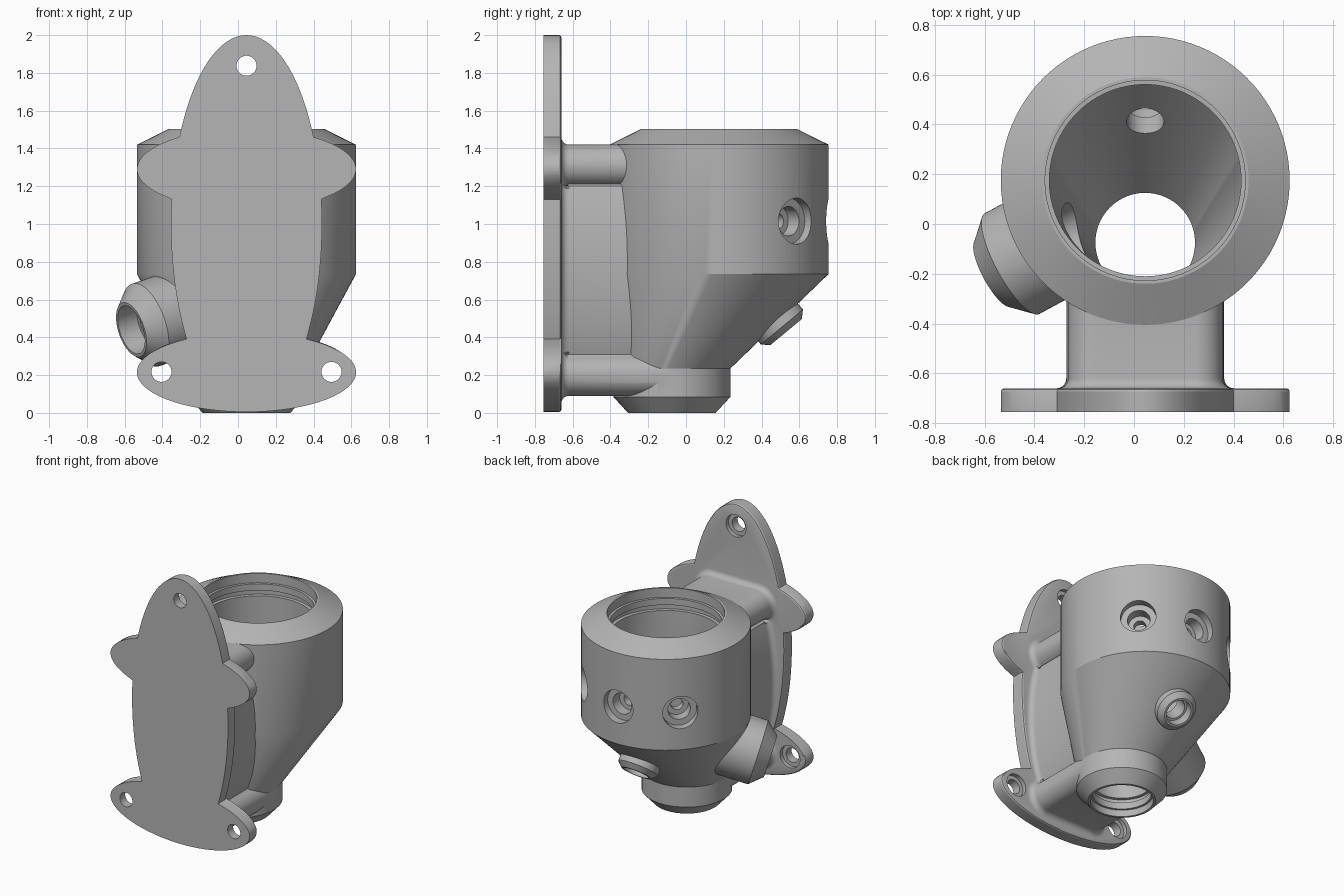
import bpy
import bmesh
from math import sin, cos, pi, sqrt, radians
from mathutils import Vector

if "Cube" in bpy.data.objects:
    bpy.data.objects.remove(bpy.data.objects["Cube"])

CX = 0.045                    # symmetry plane of housing and flange
BODY_Y, SPOUT_Y = 0.175, -0.075

grey = bpy.data.materials.new("cast_grey")
grey.use_nodes = True
colour = (0.46, 0.46, 0.46, 1)
grey.diffuse_color = colour
grey.node_tree.nodes["Principled BSDF"].inputs["Base Color"].default_value = colour


def loft(name, rings):
    """Closed skin through rings of equally many points."""
    bm = bmesh.new()
    loops = [[bm.verts.new(p) for p in ring] for ring in rings]
    n = len(loops[0])
    for a, b in zip(loops, loops[1:]):
        for i in range(n):
            j = (i + 1) % n
            bm.faces.new((a[i], a[j], b[j], b[i]))
    bm.faces.new(loops[0])
    bm.faces.new(loops[-1])
    bmesh.ops.recalc_face_normals(bm, faces=bm.faces)
    mesh = bpy.data.meshes.new(name)
    bm.to_mesh(mesh)
    bm.free()
    mesh.materials.append(grey)
    obj = bpy.data.objects.new(name, mesh)
    bpy.context.collection.objects.link(obj)
    return obj


def circle(centre, radius, axis, n):
    axis = Vector(axis).normalized()
    u = axis.orthogonal().normalized()
    v = axis.cross(u)
    return [Vector(centre) + radius * (cos(2 * pi * i / n) * u + sin(2 * pi * i / n) * v)
            for i in range(n)]


def turned(name, origin, axis, profile, n=48):
    """Round part along an axis; profile holds (distance, radius)."""
    axis = Vector(axis).normalized()
    return loft(name, [circle(Vector(origin) + d * axis, r, axis, n) for d, r in profile])


def upright(name, profile):
    """Round part stacked upwards; profile holds (y, z, radius)."""
    return loft(name, [circle((CX, y, z), r, (0, 0, 1), 96) for y, z, r in profile])


def half_ellipse(z, centre, height, width):
    return width * sqrt(max(0, 1 - ((z - centre) / height) ** 2))


def outline(y, heights, width):
    right = [(CX + width(z), y, z) for z in heights]
    return right + [(2 * CX - x, y, z) for x, y, z in reversed(right)]


def combine(target, other, operation):
    mod = target.modifiers.new(other.name, "BOOLEAN")
    mod.object, mod.operation, mod.solver = other, operation, "EXACT"
    bpy.context.view_layer.objects.active = target
    bpy.ops.object.modifier_apply(modifier=mod.name)
    bpy.data.objects.remove(other)


# Housing: chamfered drum, oblique cone and outlet spout
housing = upright("housing", [
    (SPOUT_Y, 0, 0.232), (SPOUT_Y, 0.085, 0.31), (SPOUT_Y, 0.235, 0.31),
    (BODY_Y, 0.735, 0.58), (BODY_Y, 1.42, 0.58), (BODY_Y, 1.502, 0.415)])

# Mounting flange: one tall ellipse merged with two wide ones
LOBES = [(1.0, 1.0, 0.4), (1.29, 0.215, 0.58), (0.215, 0.21, 0.58)]


def flange_width(z):
    return max(0.002, *(half_ellipse(z, *lobe) for lobe in LOBES))


flange_z = sorted({round(c + h * cos(pi * i / 48), 4) for c, h, w in LOBES for i in range(49)})
flange_z = [z for z in flange_z if 0.005 <= z <= 2]


def flange_ring(y, inset):
    shrink = 1 - inset
    return outline(y, [1 + (z - 1) * shrink for z in flange_z],
                   lambda z: max(0.001, flange_width(1 + (z - 1) / shrink) - inset))


flange = loft("flange", [flange_ring(-0.755, 0), flange_ring(-0.672, 0),
                         flange_ring(-0.664, 0.004), flange_ring(-0.66, 0.012)])

# Arm: barrel-shaped web between two rounded bars, flared at the flange
LOW, HIGH = 0.09, 1.42


def arm_ring(y, grow):
    def width(z):
        w = half_ellipse(z, 0.8, 0.75, 0.317)
        if z < LOW + 0.22 or z > HIGH - 0.22:
            w = min(w, 0.2)
        for centre in (LOW + 0.11, HIGH - 0.11):
            if abs(z - centre) <= 0.11 + grow:
                r = 0.11 + grow
                w = max(w, 0.2 + sqrt(max(0, r * r - (z - centre) ** 2)))
        return max(w, half_ellipse(z, 0.8, 0.75, 0.317 + grow) if LOW + 0.22 < z < HIGH - 0.22 else 0)
    steps = 120
    heights = [LOW - grow + (HIGH - LOW + 2 * grow) * (1 - cos(pi * i / steps)) / 2
               for i in range(steps + 1)]
    return outline(y, heights, width)


FILLET = 0.04
flare = [(-0.66 + FILLET * (1 - cos(a)), FILLET * (1 - sin(a)))
         for a in (radians(15 * i) for i in range(7))]
arm = loft("arm", [arm_ring(-0.7, FILLET)] + [arm_ring(y, g) for y, g in flare]
           + [arm_ring(-0.08, 0)])

# Angled side nozzle and small back nozzle
SIDE, SIDE_DIR = (-0.565, -0.2, 0.44), (-0.83, -0.45, -0.28)
BACK, BACK_DIR = (CX, 0.53, 0.428), (0, 0.64, -0.77)
side_nozzle = turned("side_nozzle", SIDE, SIDE_DIR, [(-0.4, 0.23), (-0.09, 0.23), (0, 0.15)], 64)
back_nozzle = turned("back_nozzle", BACK, BACK_DIR, [(-0.16, 0.145), (-0.035, 0.145), (0, 0.108)])

for part in (arm, flange, side_nozzle, back_nozzle):
    combine(housing, part, "UNION")

# Inner chamber with seal grooves at both mouths
cutters = [upright("chamber", [
    (SPOUT_Y, -0.05, 0.215), (SPOUT_Y, 0.05, 0.215), (SPOUT_Y, 0.051, 0.2),
    (SPOUT_Y, 0.1, 0.2), (SPOUT_Y, 0.101, 0.222), (SPOUT_Y, 0.135, 0.222),
    (SPOUT_Y, 0.136, 0.2), (SPOUT_Y, 0.235, 0.2),
    (BODY_Y, 0.735, 0.385), (BODY_Y, 1.34, 0.385), (BODY_Y, 1.341, 0.41),
    (BODY_Y, 1.38, 0.41), (BODY_Y, 1.381, 0.385), (BODY_Y, 1.43, 0.385),
    (BODY_Y, 1.431, 0.402), (BODY_Y, 1.55, 0.402)])]

# Nozzle bores
cutters.append(turned("side_bore", SIDE, SIDE_DIR,
                      [(-0.5, 0.11), (-0.12, 0.11), (-0.12, 0.133), (0.1, 0.133)]))
cutters.append(turned("back_bore", BACK, BACK_DIR,
                      [(-0.3, 0.075), (-0.07, 0.075), (-0.07, 0.092), (0.1, 0.092)]))

# Three stepped sensor ports around the back of the drum
for angle in (45, 90, 135):
    out = (cos(radians(angle)), sin(radians(angle)), 0)
    cutters.append(turned("port", (CX, BODY_Y, 1.015), out,
                          [(0.3, 0.042), (0.44, 0.042), (0.44, 0.078), (0.52, 0.078),
                           (0.52, 0.122), (0.7, 0.122)]))

# Counterbored screw holes in the flange
for dx, z in ((0, 1.838), (-0.45, 0.217), (0.45, 0.217)):
    cutters.append(turned("screw_hole", (CX + dx, -0.8, z), (0, 1, 0),
                          [(0, 0.053), (0.11, 0.053), (0.11, 0.083), (0.17, 0.083)]))

for cutter in cutters:
    combine(housing, cutter, "DIFFERENCE")

# Smooth curved walls, keep machined edges crisp
bpy.ops.object.select_all(action="DESELECT")
housing.select_set(True)
bpy.context.view_layer.objects.active = housing
bpy.ops.object.shade_smooth_by_angle(angle=radians(25))
